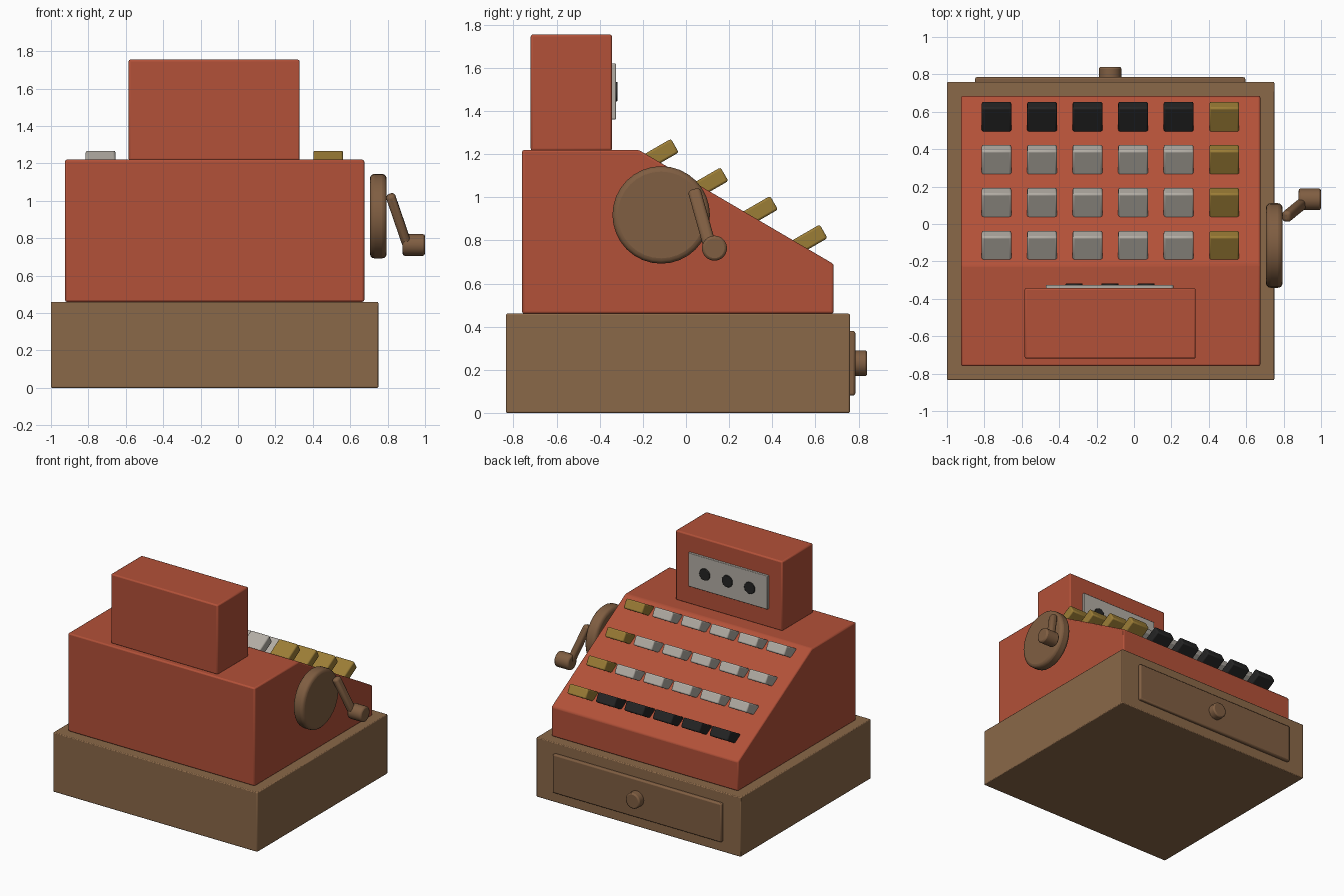
import bpy, bmesh, math
from mathutils import Vector, Matrix

if "Cube" in bpy.data.objects:
    bpy.data.objects.remove(bpy.data.objects["Cube"])


def material(name, rgb):
    m = bpy.data.materials.new(name)
    m.diffuse_color = (*rgb, 1)
    m.use_nodes = True
    m.node_tree.nodes["Principled BSDF"].inputs["Base Color"].default_value = m.diffuse_color
    return m


RED = material("red_paint", (0.45, 0.082, 0.040))
WOOD = material("wood", (0.255, 0.138, 0.065))
DARK_WOOD = material("dark_wood", (0.215, 0.112, 0.054))
GOLD = material("gold", (0.33, 0.205, 0.037))
GREY = material("light_grey", (0.45, 0.42, 0.375))
BLACK = material("black", (0.018, 0.018, 0.018))


def finish(bm, name, mat, bevel=0.01, segments=2):
    bmesh.ops.recalc_face_normals(bm, faces=bm.faces)
    mesh = bpy.data.meshes.new(name)
    bm.to_mesh(mesh)
    bm.free()
    mesh.materials.append(mat)
    ob = bpy.data.objects.new(name, mesh)
    bpy.context.collection.objects.link(ob)
    if bevel:
        mod = ob.modifiers.new("soft_edges", 'BEVEL')
        mod.width = bevel
        mod.segments = segments
        mod.limit_method = 'ANGLE'
        mod.angle_limit = math.radians(25)
    bpy.ops.object.select_all(action='DESELECT')
    ob.select_set(True)
    bpy.context.view_layer.objects.active = ob
    bpy.ops.object.shade_smooth_by_angle(angle=math.radians(30))
    return ob


def box(name, mat, centre, size, rot=None, bevel=0.01, segments=2):
    bm = bmesh.new()
    m = Matrix.Translation(centre) @ (rot or Matrix()) @ Matrix.Diagonal((*size, 1))
    bmesh.ops.create_cube(bm, size=1, matrix=m)
    return finish(bm, name, mat, bevel, segments)


def span(name, mat, x, y, z, bevel=0.01):
    centre = [(a + b) / 2 for a, b in (x, y, z)]
    return box(name, mat, centre, [b - a for a, b in (x, y, z)], bevel=bevel)


def cylinder(name, mat, centre, radius, depth, axis, bevel=0.01, segments=2):
    bm = bmesh.new()
    rot = Vector((0, 0, 1)).rotation_difference(Vector(axis)).to_matrix().to_4x4()
    bmesh.ops.create_cone(bm, cap_ends=True, segments=32, radius1=radius, radius2=radius,
                          depth=depth, matrix=Matrix.Translation(centre) @ rot)
    return finish(bm, name, mat, bevel, segments)


# Wooden base with drawer front and knob
span("base", WOOD, (-1.0, 0.75), (-0.835, 0.76), (0, 0.46), 0.006)
span("drawer_front", DARK_WOOD, (-0.85, 0.595), (0.74, 0.785), (0.08, 0.38))
cylinder("drawer_knob", DARK_WOOD, (-0.128, 0.805, 0.23), 0.06, 0.07, (0, 1, 0))

# Main body, a side profile extruded along x
profile = [(-0.76, 0.46), (0.685, 0.46), (0.685, 0.69), (-0.22, 1.22), (-0.76, 1.22)]
bm = bmesh.new()
face = bm.faces.new([bm.verts.new((-0.925, y, z)) for y, z in profile])
new = bmesh.ops.extrude_face_region(bm, geom=[face])["geom"]
bmesh.ops.translate(bm, vec=(1.6, 0, 0), verts=[v for v in new if isinstance(v, bmesh.types.BMVert)])
finish(bm, "body", RED)

# Display box, plate and dials
span("display_box", RED, (-0.585, 0.33), (-0.72, -0.343), (1.215, 1.755))
span("display_plate", GREY, (-0.47, 0.21), (-0.35, -0.325), (1.36, 1.62), 0.004)
for i, x in enumerate((-0.32, -0.128, 0.065)):
    cylinder(f"display_dial_{i + 1}", BLACK, (x, -0.325, 1.49), 0.045, 0.016, (0, 1, 0), 0.003)

# Keys: four tilted rows, gold end column, black front row
tilt = Matrix.Rotation(math.radians(30), 4, 'X')
for row in range(4):
    for col in range(6):
        mat = GOLD if col == 5 else BLACK if row == 0 else GREY
        box(f"key_{row + 1}_{col + 1}", mat,
            (-0.735 + 0.2435 * col, 0.569 - 0.23 * row, 0.802 + 0.1325 * row),
            (0.16, 0.16, 0.073), tilt, 0.01)

# Side wheel, crank arm and grip
cylinder("crank_wheel", DARK_WOOD, (0.75, -0.115, 0.918), 0.226, 0.09, (1, 0, 0), 0.025, 3)
a, b = Vector((0.812, 0.037, 1.035)), Vector((0.91, 0.117, 0.75))
rot = (b - a).to_track_quat('Z', 'Y').to_matrix().to_4x4()
z = (b - a).normalized()
x = (Vector((1, 0, 0)) - z * z.x).normalized()
rot = Matrix((x, z.cross(x), z)).transposed().to_4x4()
box("crank_arm", DARK_WOOD, (a + b) / 2, (0.05, 0.06, (b - a).length), rot, 0.018, 3)
cylinder("crank_grip", DARK_WOOD, (0.94, 0.132, 0.764), 0.058, 0.12, (1, 0, 0), 0.012)
